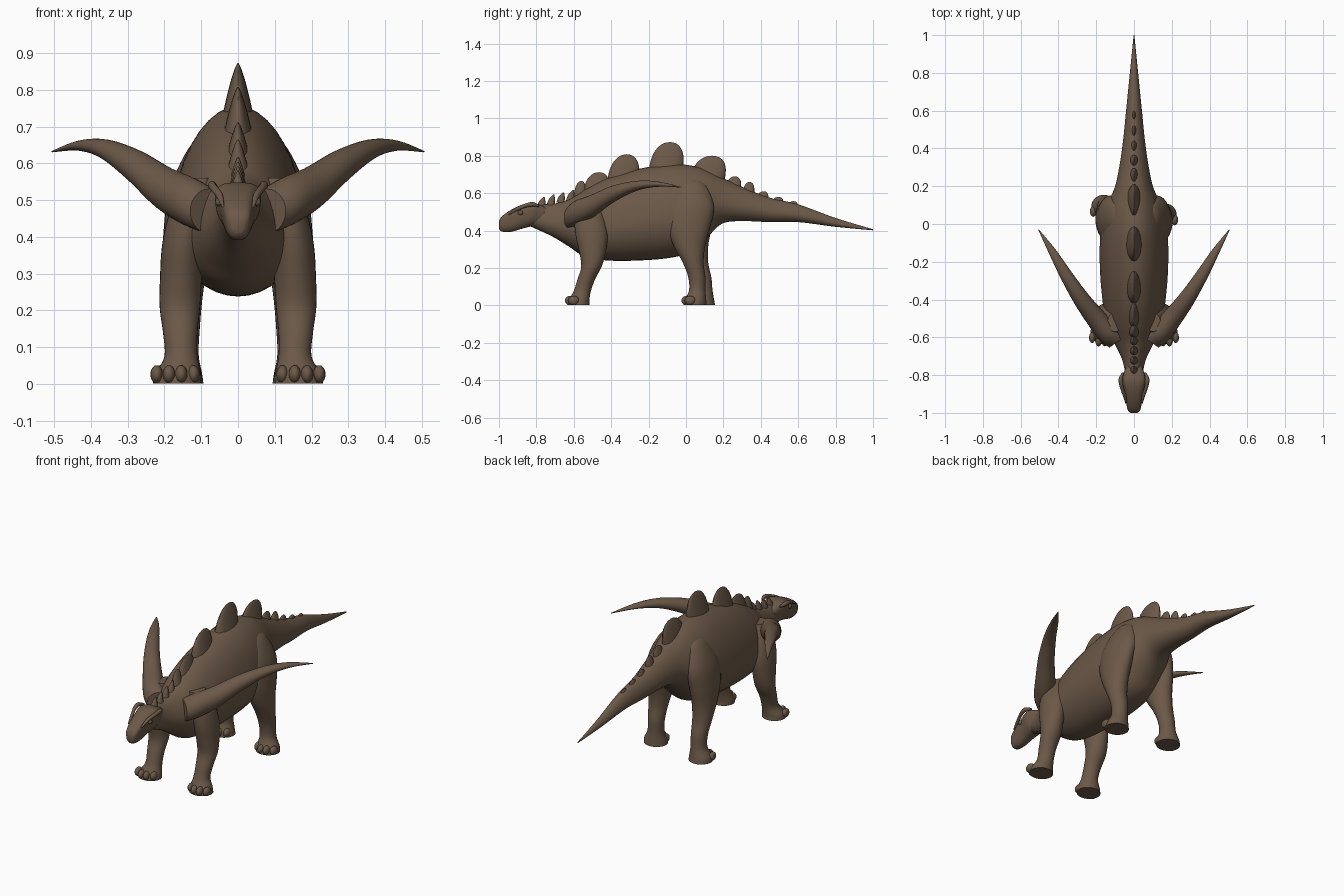
import bpy, bmesh, math
from mathutils import Vector

cube = bpy.data.objects.get("Cube")
if cube:
    bpy.data.objects.remove(cube, do_unlink=True)

hide = bpy.data.materials.new("brown_hide")
hide.use_nodes = True
colour = (0.15, 0.10, 0.065, 1)
hide.diffuse_color = colour
bsdf = hide.node_tree.nodes["Principled BSDF"]
bsdf.inputs["Base Color"].default_value = colour
bsdf.inputs["Roughness"].default_value = 0.9

X, Y, Z = Vector((1, 0, 0)), Vector((0, 1, 0)), Vector((0, 0, 1))


# Cross-sections
def round_section(a):
    return math.cos(a), math.sin(a)


def body_section(a):
    c, s = math.cos(a), math.sin(a)
    return c * (1 - 0.12 * max(s, 0)), s * (1.16 if s > 0 else 0.84)


def head_section(a):
    c, s = math.cos(a), math.sin(a)
    return math.copysign(abs(c) ** 0.65, c) * (1 + 0.22 * s), math.copysign(abs(s) ** 0.75, s)


def spline(rows, steps):
    """Smooth interpolation through the station rows."""
    out = []
    for i in range(len(rows) - 1):
        p0, p1 = rows[max(i - 1, 0)], rows[i]
        p2, p3 = rows[i + 1], rows[min(i + 2, len(rows) - 1)]
        for k in range(steps):
            t = k / steps
            out.append([b + 0.5 * t * (c - a + t * (2 * a - 5 * b + 4 * c - d + t * (3 * (b - c) + d - a)))
                        for a, b, c, d in zip(p0, p1, p2, p3)])
    out.append(list(rows[-1]))
    return out


def loft(name, rows, u, v, section=round_section, sides=28, steps=5, mirror=1):
    """Skin rings; each row is x, y, z, radius along u, radius along v."""
    bm = bmesh.new()
    rings = []
    for x, y, z, ru, rv in spline(rows, steps):
        ring = []
        for k in range(sides):
            a, b = section(2 * math.pi * k / sides)
            p = Vector((x, y, z)) + u * (a * max(ru, 0.001)) + v * (b * max(rv, 0.001))
            ring.append(bm.verts.new((p.x * mirror, p.y, p.z)))
        rings.append(ring)
    for r, q in zip(rings, rings[1:]):
        for k in range(sides):
            j = (k + 1) % sides
            bm.faces.new((r[k], r[j], q[j], q[k]))
    bm.faces.new(rings[0])
    bm.faces.new(rings[-1])
    bmesh.ops.recalc_face_normals(bm, faces=bm.faces)
    finish(name, bm)


def ellipsoid(name, centre, size):
    bm = bmesh.new()
    bmesh.ops.create_uvsphere(bm, u_segments=16, v_segments=10, radius=1)
    for vert in bm.verts:
        vert.co = Vector([c + s * p for c, s, p in zip(centre, size, vert.co)])
    finish(name, bm)


def finish(name, bm):
    mesh = bpy.data.meshes.new(name)
    bm.to_mesh(mesh)
    bm.free()
    mesh.materials.append(hide)
    obj = bpy.data.objects.new(name, mesh)
    bpy.context.collection.objects.link(obj)
    bpy.ops.object.select_all(action='DESELECT')
    obj.select_set(True)
    bpy.context.view_layer.objects.active = obj
    bpy.ops.object.shade_smooth_by_angle(angle=math.radians(50))


# Neck, trunk and tail: y, belly height, back height, half width
trunk = [(-.85, .43, .53, .04), (-.76, .39, .54, .052), (-.70, .36, .545, .07),
         (-.62, .31, .57, .11), (-.54, .26, .62, .145), (-.42, .24, .68, .165),
         (-.25, .24, .73, .18), (-.08, .255, .755, .18), (.04, .29, .745, .165),
         (.12, .37, .72, .135), (.2, .44, .68, .1), (.32, .45, .625, .075),
         (.45, .445, .575, .057), (.6, .445, .54, .042), (.8, .42, .467, .022),
         (1, .401, .407, .002)]
loft("body", [(0, y, b + .42 * (t - b), w, (t - b) / 2) for y, b, t, w in trunk],
     X, Z, body_section, sides=36)

# Head: y, centre height, half width, half height
skull = [(-1, .43, .018, .02), (-.985, .435, .032, .04), (-.94, .45, .041, .058),
         (-.88, .473, .05, .064), (-.83, .485, .061, .063), (-.79, .485, .053, .056),
         (-.74, .475, .035, .045)]
loft("head", [(0, y, z, w, h) for y, z, w, h in skull], X, Z, head_section)

# Legs: x, y, z, half width, half depth
fore = [(.165, -.575, .002, .066, .06), (.163, -.572, .03, .062, .056),
        (.155, -.555, .075, .045, .046), (.157, -.533, .14, .047, .047),
        (.158, -.505, .21, .055, .055), (.155, -.5, .29, .057, .072),
        (.148, -.505, .38, .058, .086), (.13, -.515, .47, .055, .08),
        (.1, -.52, .56, .04, .05)]
hind = [(.16, .048, .002, .066, .062), (.16, .05, .03, .062, .058),
        (.152, .06, .08, .045, .044), (.15, .058, .15, .046, .046),
        (.15, .038, .23, .053, .056), (.145, .018, .32, .06, .085),
        (.138, .015, .42, .064, .115), (.12, .025, .53, .066, .125),
        (.09, .03, .64, .045, .08), (.07, .03, .68, .02, .03)]

# Horn path: x, y, z, radius across, radius upright
horn = [(.08, -.62, .47, .06, .06), (.13, -.585, .495, .06, .066),
        (.2, -.5, .532, .054, .06), (.28, -.395, .593, .044, .045),
        (.36, -.27, .638, .033, .027), (.43, -.15, .648, .021, .014),
        (.505, -.03, .632, .002, .002)]
across = Vector((.83, -.56, 0))

for side, s in (("left", 1), ("right", -1)):
    # The right hind leg stands a little further back
    back = 0 if s > 0 else .045
    hind_rows = [(x, y + back * max(0, 1 - z / .5), z, a, b) for x, y, z, a, b in hind]
    loft(side + "_front_leg", fore, X, Y, mirror=s)
    loft(side + "_hind_leg", hind_rows, X, Y, mirror=s)
    loft(side + "_shoulder_horn", horn, across, Z, mirror=s)
    for part, foot in (("front", fore[0]), ("hind", hind_rows[0])):
        for i in range(4):
            off = (i - 1.5) / 1.5
            ellipsoid(f"{side}_{part}_toe_{i + 1}",
                      (s * (foot[0] + .006 + .05 * off), foot[1] - .046 + .02 * off * off, .026),
                      (.017, .029, .025))
    # Brow ridge and eye
    brow = [(.042, -.95, .485, .004, .004), (.05, -.91, .512, .009, .01),
            (.066, -.86, .533, .01, .011), (.07, -.82, .54, .011, .012),
            (.058, -.785, .532, .005, .006)]
    loft(side + "_brow", brow, X, Z, sides=12, mirror=s)
    ellipsoid(side + "_eye", (s * .052, -.885, .495), (.01, .014, .012))

# Back plates: middle y, base height, tip height, half length
plates = [(-.565, .56, .665, .032), (-.475, .58, .712, .068), (-.33, .62, .808, .085),
          (-.1, .68, .873, .092), (.125, .65, .80, .092), (.255, .6, .69, .042),
          (.335, .57, .66, .032), (.41, .55, .61, .032), (.49, .53, .58, .032),
          (.57, .51, .557, .03)]
for i, (y, base, tip, length) in enumerate(plates):
    height = tip - base
    rows = []
    for k in range(9):
        f = math.sin(k / 8 * math.pi / 2)
        rows.append((0, y + length * .3 * (f - .5), base + height * f,
                     min(.045, height * .25) * (1 - f) ** .8 + .007 * math.sqrt(1 - f * f),
                     length * math.sqrt(max(0, 1 - f ** 3.5))))
    loft(f"back_plate_{i + 1}", rows, X, Y, sides=20, steps=2)

# Small spikes along the neck
for i in range(4):
    y, z = -.775 + .052 * i, .525 + .012 * i
    spike = [(0, y, z, .02, .022), (0, y + .006, z + .03, .012, .017), (0, y + .016, z + .055, .002, .003)]
    loft(f"neck_spike_{i + 1}", spike, X, Y, sides=12, steps=3)
